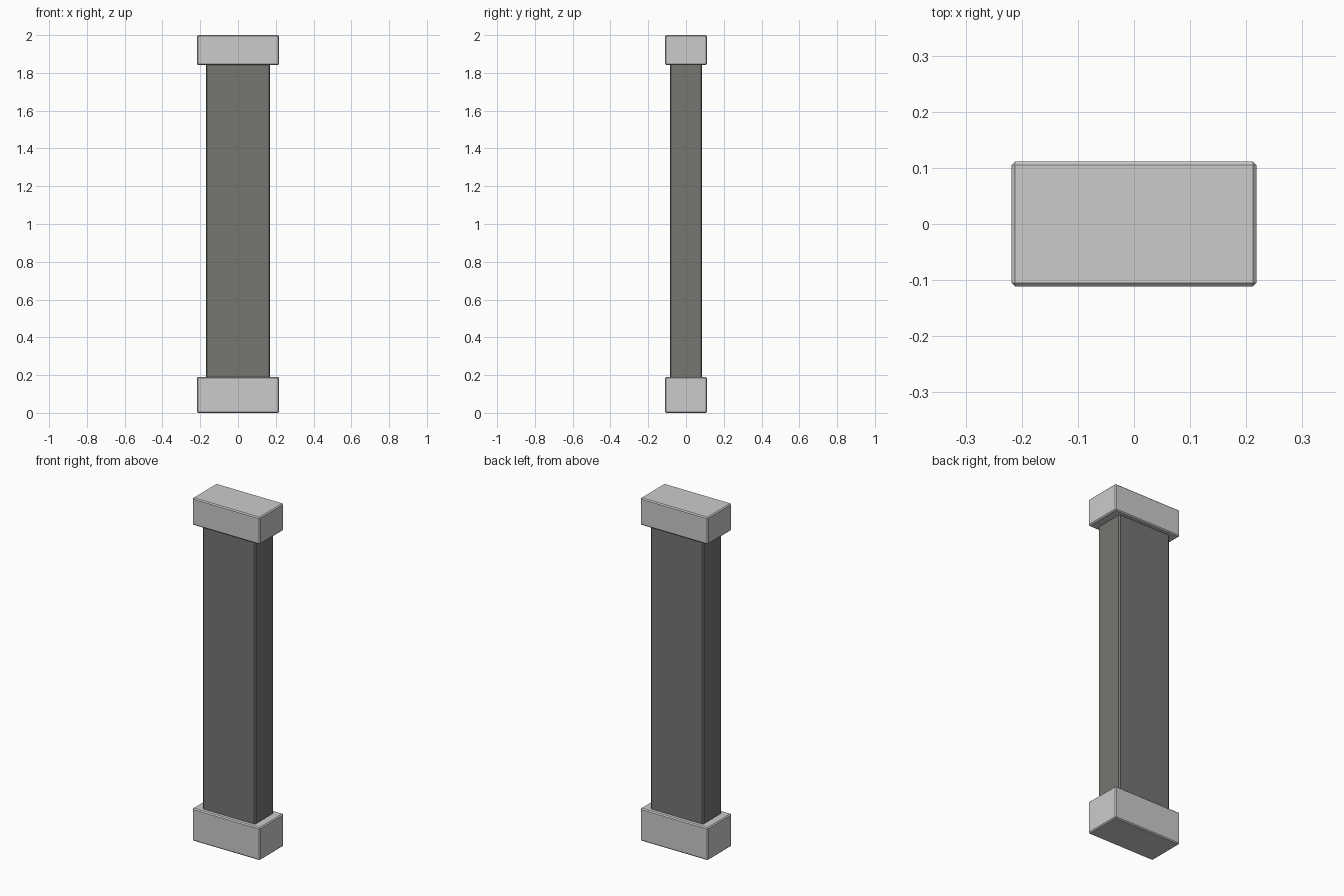
import bpy

if "Cube" in bpy.data.objects:
    bpy.data.objects.remove(bpy.data.objects["Cube"])

# dark grey for the shaft
dark = bpy.data.materials.new("dark_stone")
dark.diffuse_color = (0.18, 0.18, 0.17, 1)
dark.use_nodes = True
dark.node_tree.nodes["Principled BSDF"].inputs["Base Color"].default_value = dark.diffuse_color


def block(name, sx, sy, z0, z1, bevel, mat=None):
    """Chamfered box centred on x and y, spanning z0 to z1."""
    bpy.ops.mesh.primitive_cube_add(size=1, location=(0, 0, (z0 + z1) / 2))
    ob = bpy.context.object
    ob.name = name
    ob.scale = (sx, sy, z1 - z0)
    bpy.ops.object.transform_apply(location=False, rotation=False, scale=True)
    mod = ob.modifiers.new("chamfer", 'BEVEL')
    mod.width = bevel
    mod.segments = 1
    if mat:
        ob.data.materials.append(mat)
    return ob


# base, shaft and cap of the pillar
block("pillar_base", 0.436, 0.222, 0.0, 0.19, 0.006)
block("pillar_shaft", 0.34, 0.172, 0.183, 1.848, 0.007, dark)
block("pillar_cap", 0.436, 0.222, 1.842, 2.0, 0.006)
